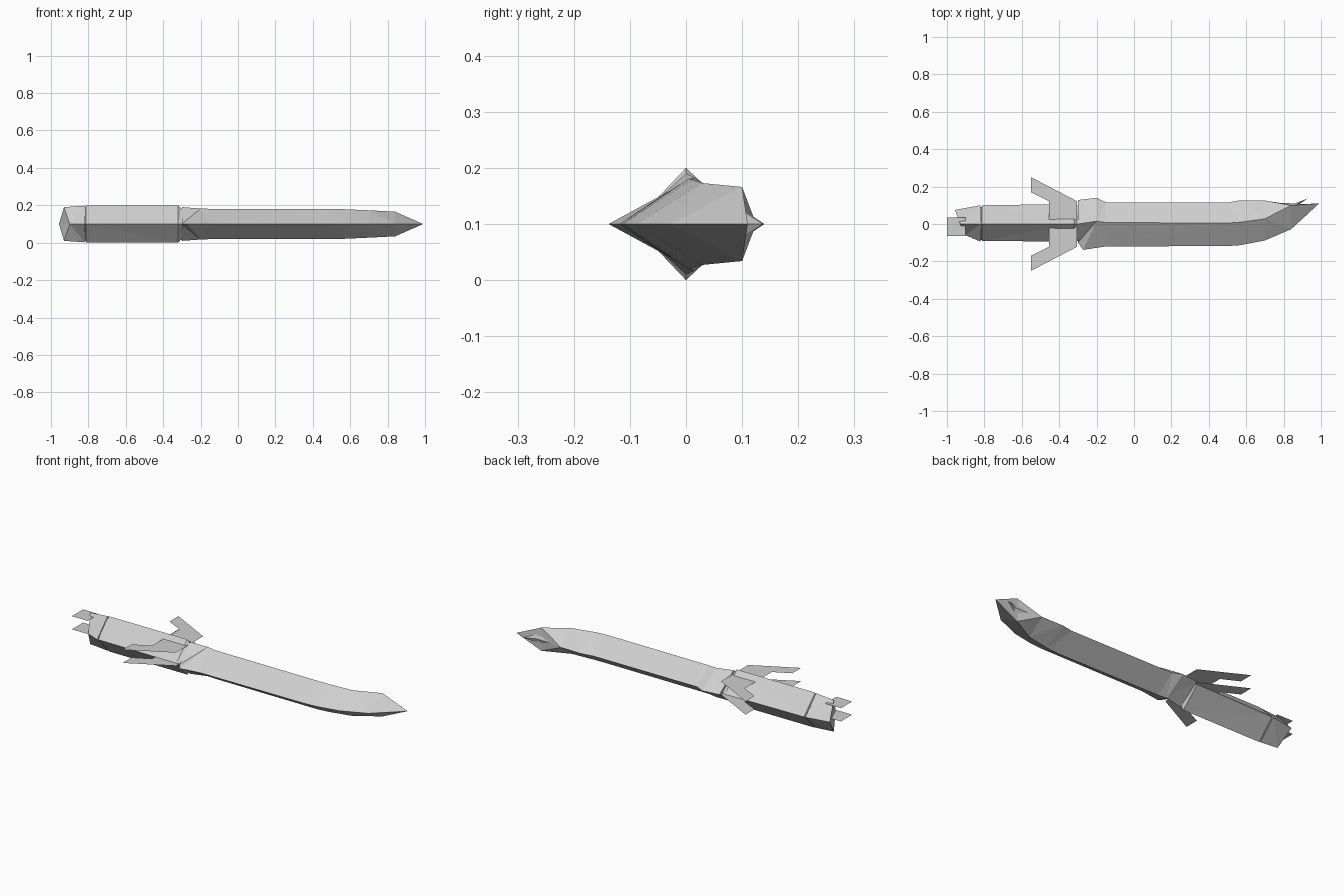
import bpy
import bmesh

cube = bpy.data.objects.get("Cube")
if cube:
    bpy.data.objects.remove(cube, do_unlink=True)

MID = 0.1  # height of the symmetry plane

steel = bpy.data.materials.new("pale grey steel")
steel.use_nodes = True
grey = (0.62, 0.62, 0.62, 1)
steel.diffuse_color = grey
steel.node_tree.nodes["Principled BSDF"].inputs["Base Color"].default_value = grey


def finish(name, bm):
    """Turn a bmesh into a flat shaded object."""
    mesh = bpy.data.meshes.new(name)
    bm.to_mesh(mesh)
    bm.free()
    mesh.materials.append(steel)
    obj = bpy.data.objects.new(name, mesh)
    bpy.context.collection.objects.link(obj)
    return obj


def loft(name, rows, back_shift=None, front_shift=None):
    """Skin diamond sections: x, back y, ridge y, ridge half height, front y.

    The shifts slide the back or front corner of a given row along x.
    """
    back_shift = back_shift or {}
    front_shift = front_shift or {}
    bm = bmesh.new()
    rings = []
    for i, (x, back, ridge, half, front) in enumerate(rows):
        corners = [(x + back_shift.get(i, 0), back, MID),
                   (x, ridge, MID + half),
                   (x + front_shift.get(i, 0), front, MID),
                   (x, ridge, MID - half)]
        rings.append([bm.verts.new(c) for c in corners])
    for a, b in zip(rings, rings[1:]):
        for k in range(4):
            n = (k + 1) % 4
            bm.faces.new((a[k], a[n], b[n], b[k]))
    for ring in (rings[0], rings[-1]):
        # End caps are split along the symmetry plane
        bm.faces.new((ring[0], ring[1], ring[2]))
        bm.faces.new((ring[0], ring[2], ring[3]))
    bmesh.ops.remove_doubles(bm, verts=bm.verts, dist=0.0005)
    bmesh.ops.triangulate(bm, faces=bm.faces)
    bmesh.ops.recalc_face_normals(bm, faces=bm.faces)
    return finish(name, bm)


def sheet(name, outline, z):
    """Flat paper-thin plate."""
    bm = bmesh.new()
    face = bm.faces.new([bm.verts.new((x, y, z)) for x, y in outline])
    face.normal_update()
    if face.normal.z < 0:
        face.normal_flip()
    return finish(name, bm)


# Pommel with a slanted end
loft("pommel", [
    (-0.93, 0.075, 0, 0.09, -0.06),
    (-0.82, 0.1, 0, 0.098, -0.095),
], back_shift={0: -0.027}, front_shift={0: 0.03})

# Grip, with a narrow groove at each end
loft("grip", [
    (-0.83, 0.09, 0, 0.09, -0.085),
    (-0.815, 0.09, 0, 0.09, -0.085),
    (-0.812, 0.1, 0, 0.1, -0.09),
    (-0.32, 0.107, 0, 0.1, -0.095),
    (-0.305, 0.1, 0, 0.085, -0.09),
    (-0.29, 0.1, 0, 0.085, -0.09),
])

# Collar running into the heel, the blade and the swept tip
loft("blade", [
    (-0.3, 0.128, 0, 0.09, -0.1),
    (-0.2, 0.14, 0.015, 0.083, -0.138),
    (-0.15, 0.116, 0.008, 0.081, -0.12),
    (0.5, 0.115, 0.005, 0.081, -0.118),
    (0.57, 0.127, 0.01, 0.079, -0.113),
    (0.7, 0.125, 0.028, 0.073, -0.088),
    (0.84, 0.104, 0.1, 0.066, -0.028),
    (0.99, 0.11, 0.11, 0, 0.11),
], front_shift={1: -0.072})

# Small barb behind the tip
loft("barb", [
    (0.78, 0.113, 0.095, 0.045, 0.07),
    (0.86, 0.11, 0.1, 0.025, 0.09),
    (0.93, 0.137, 0.137, 0, 0.137),
])

# Two stacked plates form the swept guard, two more the pommel tail
half_guard = [(-0.55, 0.17), (-0.55, 0.25), (-0.305, 0.122)]
inner = (-0.455, 0.122)
guard = [inner] + half_guard
guard += [(x, -y) for x, y in reversed(guard)]
tail = [(x, y) for x, y in ((-1, 0.035), (-0.9, 0.035), (-0.9, -0.065), (-1, -0.065))]
for level, z in (("upper", 0.175), ("middle", MID)):
    sheet(level + "_guard_plate", guard, z)
    sheet(level + "_tail_plate", tail, z)
